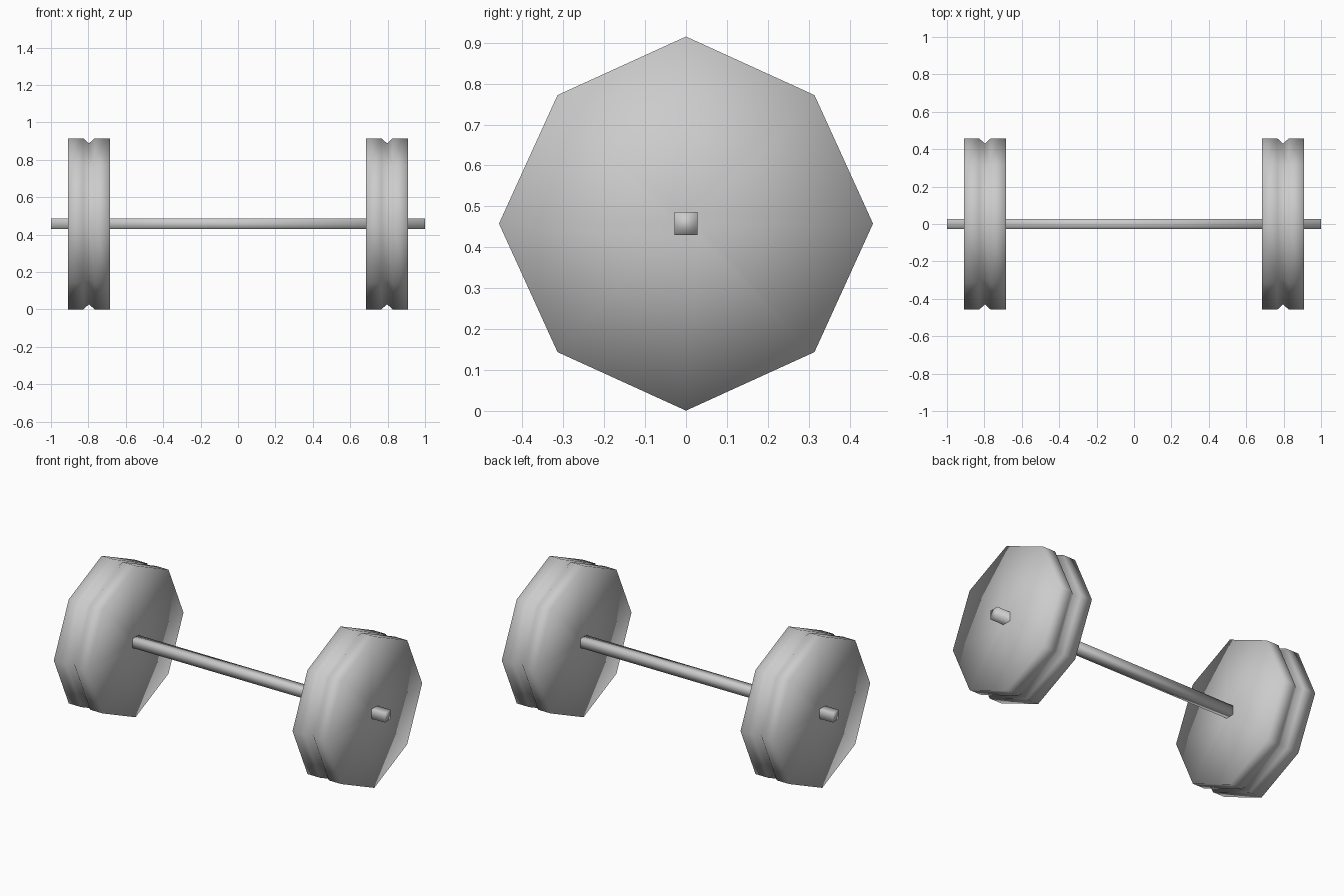
import bpy, bmesh, math

if "Cube" in bpy.data.objects:
    bpy.data.objects.remove(bpy.data.objects["Cube"])

AXIS_Z = 0.458   # height of the bar's centre line


def lathe(name, profile, capped):
    """Eight-sided loft along x. Profile rows: (x, cardinal radius, diagonal radius)."""
    bm = bmesh.new()
    rings = []
    for x, rc, rd in profile:
        ring = []
        for i in range(8):
            a = i * math.pi / 4
            r = rd if i % 2 else rc
            ring.append(bm.verts.new((x, r * math.cos(a), AXIS_Z + r * math.sin(a))))
        rings.append(ring)
    for a, b in zip(rings, rings[1:]):
        for i in range(8):
            j = (i + 1) % 8
            bm.faces.new((a[i], a[j], b[j], b[i]))
    if capped:
        bm.faces.new(rings[0])
        bm.faces.new(rings[-1])
    bmesh.ops.recalc_face_normals(bm, faces=bm.faces)
    for f in bm.faces:
        f.smooth = True
    mesh = bpy.data.meshes.new(name)
    bm.to_mesh(mesh)
    bm.free()
    obj = bpy.data.objects.new(name, mesh)
    bpy.context.collection.objects.link(obj)
    return obj


# Square bar running the full length
BAR = (0.028, 0.028 * math.sqrt(2))
lathe("bar", [(-1.0, *BAR), (1.0, *BAR)], True)

# Octagonal weights, each with a V groove round the middle
RIM = (0.457, 0.444)
GROOVE = (0.43, 0.418)
for side, cx in (("left", -0.797), ("right", 0.797)):
    lathe(side + "_weight", [
        (cx - 0.113, *BAR),
        (cx - 0.113, *RIM),
        (cx - 0.03, *RIM),
        (cx, *GROOVE),
        (cx + 0.03, *RIM),
        (cx + 0.113, *RIM),
        (cx + 0.113, *BAR),
    ], False)
